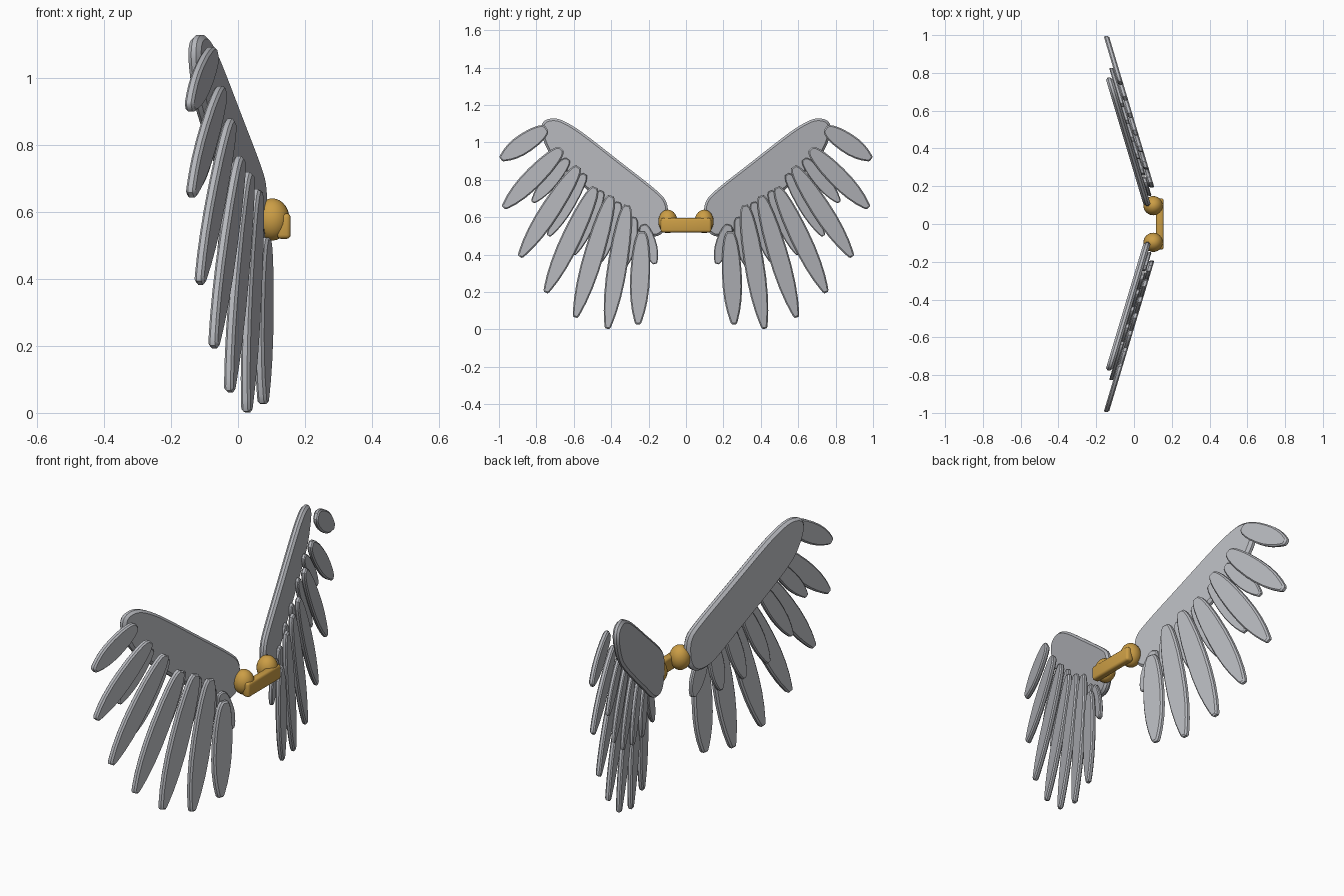
import bpy, bmesh, math
from mathutils import Vector

if "Cube" in bpy.data.objects:
    bpy.data.objects.remove(bpy.data.objects["Cube"])

SWEEP = 0.30  # how far the wings lean back per unit of span


def material(name, rgb):
    m = bpy.data.materials.new(name)
    m.diffuse_color = (*rgb, 1)
    m.use_nodes = True
    m.node_tree.nodes["Principled BSDF"].inputs["Base Color"].default_value = m.diffuse_color
    return m


GREY = material("feather grey", (0.47, 0.48, 0.51))
GOLD = material("gold", (0.60, 0.34, 0.06))


def finish(bm, name, mat, angle=35):
    bmesh.ops.recalc_face_normals(bm, faces=bm.faces[:])
    me = bpy.data.meshes.new(name)
    bm.to_mesh(me)
    bm.free()
    ob = bpy.data.objects.new(name, me)
    bpy.context.collection.objects.link(ob)
    me.materials.append(mat)
    bpy.ops.object.select_all(action='DESELECT')
    ob.select_set(True)
    bpy.context.view_layer.objects.active = ob
    bpy.ops.object.shade_smooth_by_angle(angle=math.radians(angle))
    return ob


def plate(name, outline, x, thick, bevel, side):
    """Bevelled slab from a (span, height) outline, swept back along the span."""
    bm = bmesh.new()
    face = bm.faces.new([bm.verts.new((x - thick / 2, p[0], p[1])) for p in outline])
    ext = bmesh.ops.extrude_face_region(bm, geom=[face])
    for v in ext["geom"]:
        if isinstance(v, bmesh.types.BMVert):
            v.co.x += thick
    bm.normal_update()
    rim = [e for e in bm.edges if abs(e.verts[0].co.x - e.verts[1].co.x) < 1e-6]
    bmesh.ops.bevel(bm, geom=rim, offset=bevel, segments=1, affect='EDGES', clamp_overlap=True)
    for v in bm.verts:
        v.co.x -= SWEEP * v.co.y
        v.co.y *= side
    return finish(bm, name, GREY)


def smooth_loop(pts, steps=4):
    """Closed curve through the given points."""
    out, n = [], len(pts)
    for i in range(n):
        a, b, c, d = (Vector(pts[(i + k) % n]) for k in (-1, 0, 1, 2))
        for s in range(steps):
            t = s / steps
            out.append(0.5 * (2 * b + (c - a) * t + (2 * a - 5 * b + 4 * c - d) * t * t
                              + (3 * b - a - 3 * c + d) * t ** 3))
    return out


# half-width of a feather along its length
FEATHER = [(0, .28), (.03, .5), (.08, .66), (.16, .8), (.28, .93), (.45, 1), (.6, .98),
           (.74, .86), (.86, .66), (.95, .43), (.985, .32), (1, .2)]


def feather(root, tip, width):
    root, tip = Vector(root), Vector(tip)
    axis = tip - root
    across = Vector((-axis.y, axis.x)).normalized() * width / 2
    left = [root + axis * t + across * w for t, w in FEATHER]
    right = [root + axis * t - across * w for t, w in FEATHER]
    return left + right[::-1]


# wing arm outline (span, height)
ARM = [(.097, .60), (.105, .68), (.16, .745), (.35, .895), (.55, 1.05), (.65, 1.112),
       (.71, 1.128), (.76, 1.112), (.775, 1.06), (.745, .97), (.69, .89), (.55, .765),
       (.38, .625), (.25, .52), (.165, .497), (.115, .53)]

# flight feathers: root, tip
MAIN = [((.235, .523), (.257, .027)), ((.315, .665), (.42, .003)), ((.40, .715), (.592, .064)),
        ((.485, .76), (.75, .197)), ((.575, .87), (.888, .388)), ((.665, .965), (.975, .65)),
        ((.745, 1.075), (.99, .91))]
# short feathers tucked between the flight feathers and the arm
COVERT = [((.23, .56), (.165, .35)), ((.28, .60), (.325, .34)), ((.36, .68), (.46, .36)),
          ((.45, .74), (.60, .40)), ((.54, .83), (.735, .50)), ((.63, .91), (.82, .68))]

for side, word in ((1, "left"), (-1, "right")):
    plate(f"{word}_wing_arm", smooth_loop(ARM), .100, .038, .012, side)
    for i, (r, t) in enumerate(MAIN):
        plate(f"{word}_flight_feather_{i + 1}", feather(r, t, .106), .152, .028, .007, side)
    for i, (r, t) in enumerate(COVERT):
        plate(f"{word}_covert_feather_{i + 1}", feather(r, t, .08), .127, .022, .005, side)

    # ball joint at the wing root
    bm = bmesh.new()
    bmesh.ops.create_uvsphere(bm, u_segments=24, v_segments=14, radius=1)
    for v in bm.verts:
        v.co = Vector((.102 + v.co.x * .052, side * .097 + v.co.y * .051, .577 + v.co.z * .063))
    finish(bm, f"{word}_joint", GOLD)

# connecting bar between the joints
bm = bmesh.new()
bmesh.ops.create_cube(bm, size=1)
for v in bm.verts:
    v.co = Vector((.137 + v.co.x * .04, v.co.y * .27, .557 + v.co.z * .076))
bmesh.ops.bevel(bm, geom=bm.edges[:], offset=.012, segments=3, profile=.5, affect='EDGES')
finish(bm, "connecting_bar", GOLD)
